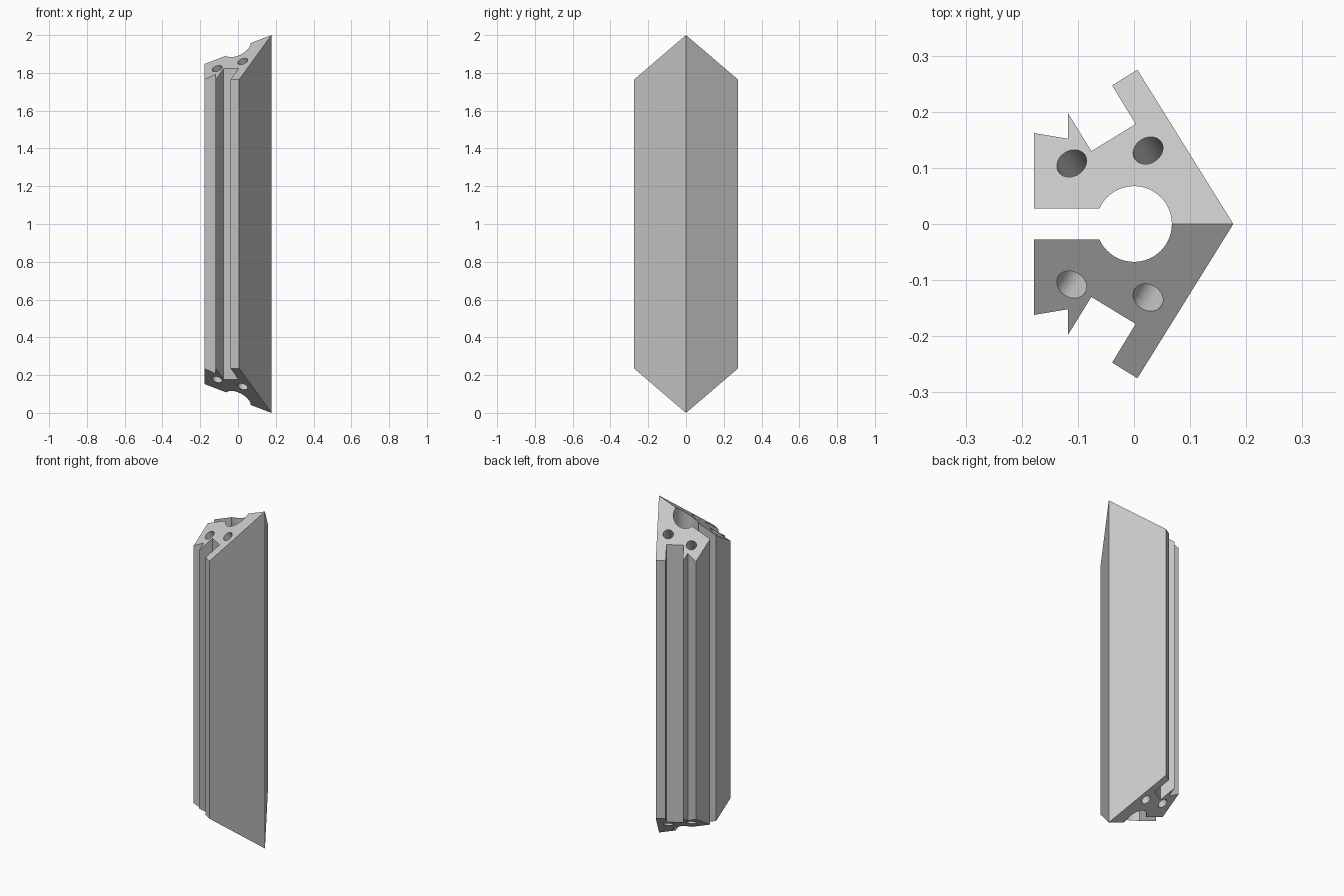
import bpy
import bmesh
from math import asin, cos, sin, pi
from mathutils import Vector

if "Cube" in bpy.data.objects:
    bpy.data.objects.remove(bpy.data.objects["Cube"], do_unlink=True)

HEIGHT, TIP_X = 2.0, 0.177
BORE, SLOT = 0.0675, 0.028
SLOPE_X, SLOPE_Y = 0.382, 0.618      # fall of the mitred ends
HOLE_RADIUS, HOLE_DEPTH = 0.028, 0.1
ARC_STEPS = 24

grey = bpy.data.materials.new("plain_grey")
grey.use_nodes = True
colour = (0.57, 0.57, 0.57, 1)
grey.diffuse_color = colour
grey.node_tree.nodes["Principled BSDF"].inputs["Base Color"].default_value = colour


def drop(x, y):
    """Distance of the mitred end face from the full height."""
    return SLOPE_X * (TIP_X - x) + SLOPE_Y * abs(y)


def add_object(name, bm):
    mesh = bpy.data.meshes.new(name)
    bm.to_mesh(mesh)
    bm.free()
    mesh.materials.append(grey)
    obj = bpy.data.objects.new(name, mesh)
    bpy.context.collection.objects.link(obj)
    return obj


# Half of the cross-section: outer face, lip, groove, barb, back, slot and bore
profile = [(TIP_X, 0), (0.006, 0.275), (-0.039, 0.247), (0.003, 0.178),
           (-0.076, 0.130), (-0.118, 0.198), (-0.118, 0.152),
           (-0.178, 0.162), (-0.178, SLOT)]
start = pi - asin(SLOT / BORE)
for i in range(ARC_STEPS + 1):
    a = start * (1 - i / ARC_STEPS)
    profile.append((BORE * cos(a), BORE * sin(a)))

# Half strut with sloping ends, open on the mirror plane
bm = bmesh.new()
low = [bm.verts.new((x, y, drop(x, y))) for x, y in profile]
high = [bm.verts.new((x, y, HEIGHT - drop(x, y))) for x, y in profile]
for i in range(len(profile) - 1):
    bm.faces.new((low[i], low[i + 1], high[i + 1], high[i]))
bm.faces.new(high)
bm.faces.new(low[::-1])
strut = add_object("strut", bm)
mirror = strut.modifiers.new("mirror", 'MIRROR')
mirror.use_axis = (False, True, False)
mirror.merge_threshold = 0.0001

# Blind pin holes, square to each end face
bm = bmesh.new()
for x, y in ((0.025, 0.131), (-0.111, 0.108)):
    for side in (1, -1):
        for end in (1, -1):
            z = HEIGHT - drop(x, y) if end > 0 else drop(x, y)
            normal = Vector((-SLOPE_X, side * SLOPE_Y, end)).normalized()
            turn = normal.to_track_quat('Z', 'Y').to_matrix().to_4x4()
            turn.translation = Vector((x, side * y, z))
            bmesh.ops.create_cone(bm, cap_ends=True, segments=32,
                                  radius1=HOLE_RADIUS, radius2=HOLE_RADIUS,
                                  depth=2 * HOLE_DEPTH, matrix=turn)
cutter = add_object("pin_hole_cutter", bm)
cutter.hide_render = True
holes = strut.modifiers.new("pin_holes", 'BOOLEAN')
holes.operation = 'DIFFERENCE'
holes.solver = 'EXACT'
holes.object = cutter

# Apply the modifiers, drop the cutter, and smooth only the round walls
bpy.ops.object.select_all(action='DESELECT')
strut.select_set(True)
bpy.context.view_layer.objects.active = strut
for name in ("mirror", "pin_holes"):
    bpy.ops.object.modifier_apply(modifier=name)
bpy.data.objects.remove(cutter, do_unlink=True)
bpy.ops.object.shade_smooth_by_angle(angle=pi / 6)
